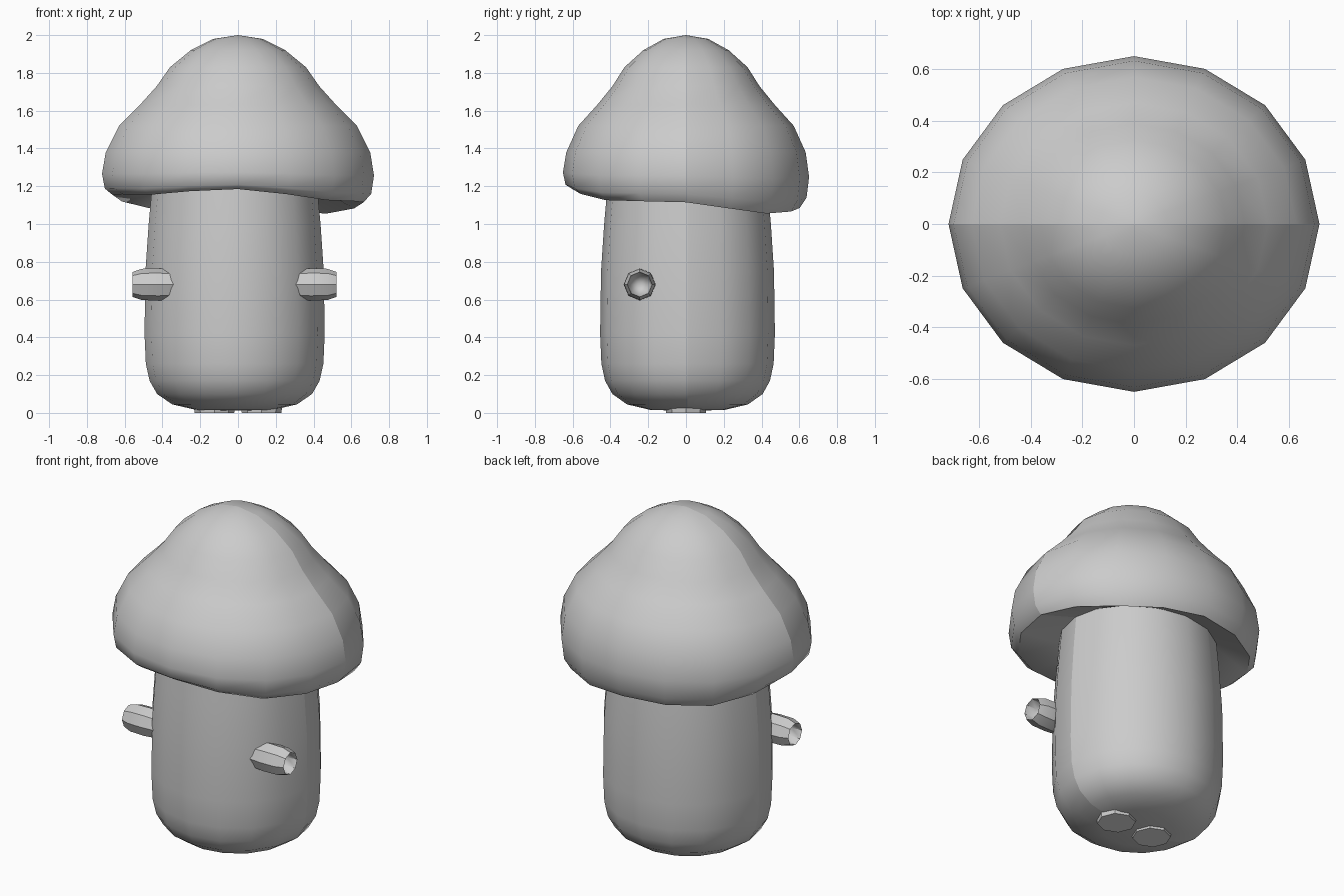
import bpy, bmesh, math
from mathutils import Matrix

cube = bpy.data.objects.get("Cube")
if cube:
    bpy.data.objects.remove(cube, do_unlink=True)


def material(name, value):
    mat = bpy.data.materials.new(name)
    mat.use_nodes = True
    colour = (value, value, value, 1)
    mat.diffuse_color = colour
    mat.node_tree.nodes["Principled BSDF"].inputs["Base Color"].default_value = colour
    return mat


grey = material("soft grey", 0.6)
white = material("pale lining", 0.95)


def lathe(name, profile, sides, shape=None, matrix=None, seam=False, mats=(grey,), lining=99, angle=40):
    """Turn (radius, height) points into rings; shape adjusts each ring point."""
    bm = bmesh.new()
    rings = []
    for row, (r, z) in enumerate(profile):
        count = sides if r else 1
        ring = []
        for i in range(count):
            a = math.tau * i / sides
            co = (r * math.cos(a), r * math.sin(a), z)
            ring.append(bm.verts.new(shape(row, a, co) if shape else co))
        rings.append(ring)
    for row, (low, high) in enumerate(zip(rings, rings[1:])):
        for i in range(sides):
            j = (i + 1) % sides
            corners = [low[i % len(low)], low[j % len(low)],
                       high[j % len(high)], high[i % len(high)]]
            face = bm.faces.new(list(dict.fromkeys(corners)))
            face.material_index = int(row >= lining)
    bmesh.ops.recalc_face_normals(bm, faces=bm.faces)
    mesh = bpy.data.meshes.new(name)
    bm.to_mesh(mesh)
    bm.free()
    for mat in mats:
        mesh.materials.append(mat)
    obj = bpy.data.objects.new(name, mesh)
    bpy.context.collection.objects.link(obj)
    bpy.context.view_layer.objects.active = obj
    bpy.ops.object.select_all(action="DESELECT")
    obj.select_set(True)
    bpy.ops.object.shade_smooth_by_angle(angle=math.radians(angle))
    if seam:
        # crease between the front and back halves
        for edge in mesh.edges:
            edge.use_edge_sharp |= all(abs(mesh.vertices[v].co.y) < 0.001 for v in edge.vertices)
    if matrix:
        obj.matrix_world = matrix
    return obj


# Cap: lopsided bell with a wavy rim and a shallow underside
cap_profile = [(0.42, 1.19), (0.665, 1.13), (0.705, 1.17), (0.72, 1.26), (0.70, 1.38),
               (0.63, 1.52), (0.52, 1.63), (0.43, 1.73), (0.36, 1.83), (0.25, 1.92),
               (0.13, 1.98), (0, 2.0)]


def cap_shape(row, a, co):
    x, y, z = co
    drop = {1: 1.0, 2: 0.7, 3: 0.25}.get(row, 0)
    wave = 0.005 - 0.05 * math.sin(a) - 0.03 * math.sin(2 * a) ** 2 - 0.02 * math.cos(a)
    return x, y * 0.905, z + drop * wave


lathe("cap", cap_profile, 16, cap_shape, seam=True, angle=60)

# Stem: rounded barrel that narrows under the cap
stem_profile = [(0, 0.012), (0.2, 0.015), (0.33, 0.045), (0.41, 0.10), (0.45, 0.17), (0.47, 0.26),
                (0.477, 0.42), (0.472, 0.75), (0.455, 1.0), (0.435, 1.22), (0, 1.25)]
lathe("stem", stem_profile, 16, lambda row, a, co: (co[0], co[1] * 0.97, co[2]),
      Matrix.Translation((-0.018, 0.008, 0)), seam=True, angle=60)

# Arms: short hollow stubs, open at the outer end
arm_profile = [(0.075, 0.28), (0.085, 0.40), (0.083, 0.49), (0.066, 0.54), (0.055, 0.48), (0, 0.42)]
for side, name in ((1, "left_arm"), (-1, "right_arm")):
    turn = Matrix.Rotation(side * math.pi / 2, 4, "Y")
    lathe(name, arm_profile, 8, matrix=Matrix.Translation((-0.018, -0.245, 0.68)) @ turn)

# Feet: low stubs with pale soles
foot_profile = [(0.11, 0.05), (0.105, 0.0), (0, 0.0)]
for side, name in ((1, "left_foot"), (-1, "right_foot")):
    lathe(name, foot_profile, 8, matrix=Matrix.Translation((side * 0.125, 0, 0)),
          mats=(grey, white), lining=1)
